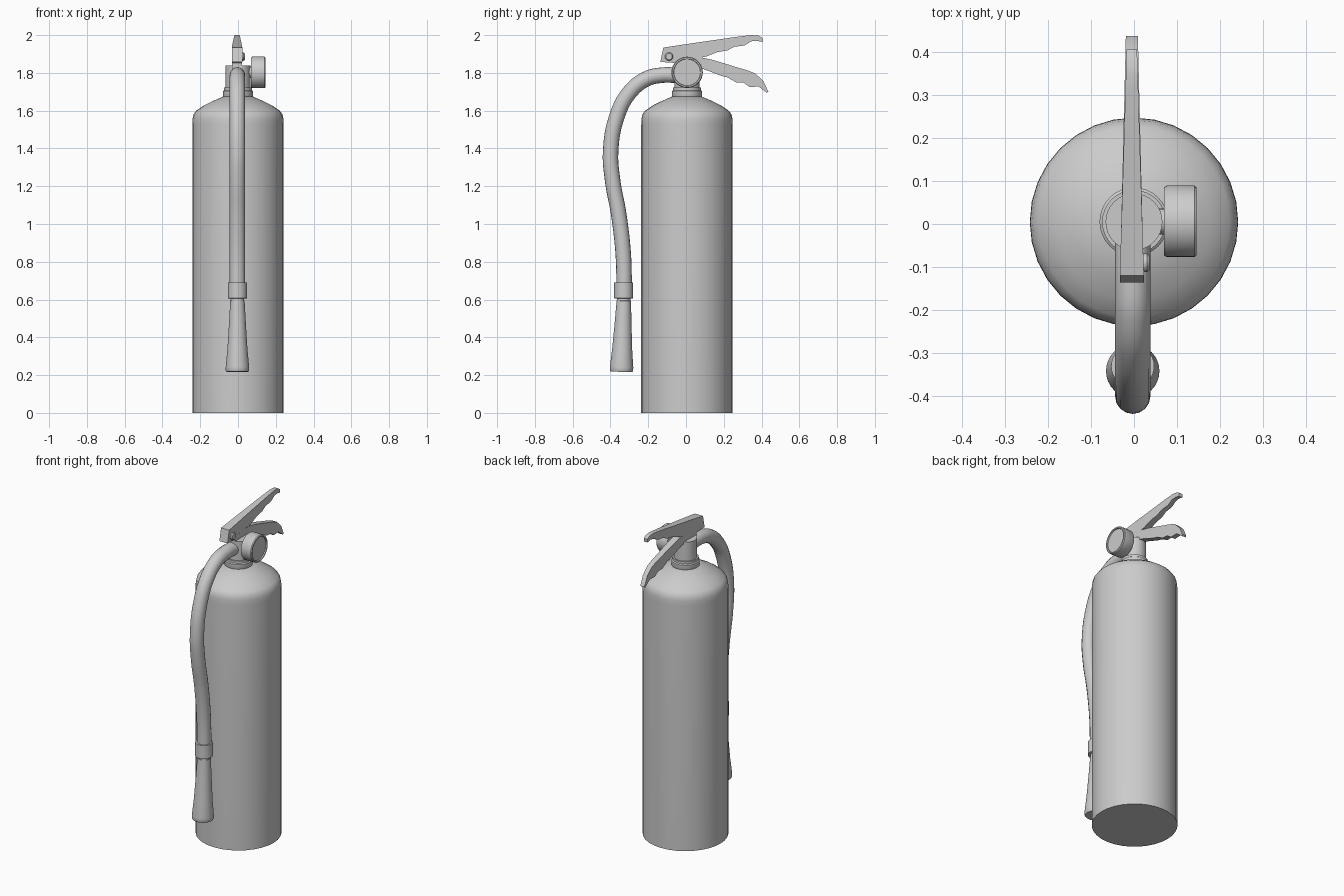
import bpy, bmesh, math
from mathutils import Vector

if "Cube" in bpy.data.objects:
    bpy.data.objects.remove(bpy.data.objects["Cube"])

CX, CY = -0.003, 0.005   # axis of the valve, hose and levers in x; axis of the tank in y


def finish(name, bm, angle=35):
    bmesh.ops.remove_doubles(bm, verts=bm.verts, dist=1e-5)
    bmesh.ops.recalc_face_normals(bm, faces=bm.faces)
    mesh = bpy.data.meshes.new(name)
    bm.to_mesh(mesh)
    bm.free()
    ob = bpy.data.objects.new(name, mesh)
    bpy.context.collection.objects.link(ob)
    bpy.ops.object.select_all(action='DESELECT')
    ob.select_set(True)
    bpy.context.view_layer.objects.active = ob
    bpy.ops.object.shade_smooth_by_angle(angle=math.radians(angle))
    return ob


def loft(name, rings):
    """Bridge equal-length rings of points and cap both ends."""
    bm = bmesh.new()
    rows = [[bm.verts.new(p) for p in ring] for ring in rings]
    n = len(rows[0])
    for a, b in zip(rows, rows[1:]):
        for i in range(n):
            j = (i + 1) % n
            bm.faces.new((a[i], a[j], b[j], b[i]))
    bm.faces.new(rows[0])
    bm.faces.new(rows[-1])
    return finish(name, bm)


def lathe(name, profile, start, axis=(0, 0, 1), n=32):
    """Turn (radius, distance along axis) pairs about an axis."""
    q = Vector((0, 0, 1)).rotation_difference(Vector(axis))
    rings = []
    for r, h in profile:
        rings.append([Vector(start) + q @ Vector((r * math.cos(2 * math.pi * i / n),
                      r * math.sin(2 * math.pi * i / n), h)) for i in range(n)])
    return loft(name, rings)


def lever(name, top, bottom, w0, w1):
    """Solid tapering lever from matching top and bottom side-view outlines."""
    y0, y1 = top[0][0], top[-1][0]
    rings = []
    for (ya, za), (yb, zb) in zip(top, bottom):
        w = w0 + (w1 - w0) * (ya - y0) / (y1 - y0)
        rings.append([(CX - 0.002 - w, ya, za), (CX - 0.002 + w, ya, za),
                      (CX - 0.002 + w, yb, zb), (CX - 0.002 - w, yb, zb)])
    return loft(name, rings)


# Tank with rounded shoulder
lathe("tank", [(0.242, 0), (0.242, 1.525), (0.241, 1.555), (0.236, 1.58), (0.222, 1.599),
               (0.18, 1.628), (0.14, 1.648), (0.08, 1.674)], (0, CY, 0))

# Neck collar and valve body
lathe("neck_collar", [(0.073, 1.66), (0.08, 1.675), (0.08, 1.703), (0.074, 1.708),
                      (0.074, 1.722)], (0, CY, 0))
lathe("valve_body", [(0.066, 1.71), (0.066, 1.84)], (0, CY, 0))

# Pressure gauge on its stem, with a shallow recessed dial
lathe("gauge_stem", [(0.03, 0.03), (0.03, 0.08)], (0, 0.006, 1.803), (1, 0, 0), 20)
lathe("gauge", [(0.079, 0.07), (0.083, 0.076), (0.083, 0.14), (0.079, 0.145),
                (0.072, 0.145), (0.07, 0.138)], (0, 0.006, 1.803), (1, 0, 0))

# Hose
curve = bpy.data.curves.new("hose_path", 'CURVE')
curve.dimensions = '3D'
curve.bevel_depth = 0.041
curve.bevel_resolution = 6
curve.resolution_u = 8
curve.use_fill_caps = True
path = [(-0.03, 1.787), (-0.135, 1.787), (-0.21, 1.768), (-0.30, 1.695), (-0.366, 1.568),
        (-0.399, 1.383), (-0.389, 1.234), (-0.356, 1.05), (-0.332, 0.837), (-0.327, 0.65)]
spline = curve.splines.new('BEZIER')
spline.bezier_points.add(len(path) - 1)
for bp, (y, z) in zip(spline.bezier_points, path):
    bp.co = (CX, y, z)
    bp.handle_left_type = bp.handle_right_type = 'AUTO'
hose = bpy.data.objects.new("hose", curve)
bpy.context.collection.objects.link(hose)
bpy.ops.object.select_all(action='DESELECT')
hose.select_set(True)
bpy.context.view_layer.objects.active = hose
bpy.ops.object.convert(target='MESH')
bpy.ops.object.shade_smooth_by_angle(angle=math.radians(40))

# Hose ferrule and flared nozzle, hanging slightly forward
lathe("hose_ferrule", [(0.046, 0.69), (0.05, 0.69), (0.05, 0.607), (0.036, 0.605),
                       (0.036, 0.58)], (CX, -0.33, 0))
lathe("nozzle", [(0.034, 0), (0.038, 0.004), (0.045, 0.13), (0.053, 0.26), (0.062, 0.355),
                 (0.062, 0.372), (0.058, 0.38)], (CX, -0.329, 0.597), (0, -0.034, -1))

# Upper lever, with finger scallops underneath
lever("upper_lever",
      [(-0.12, 1.934), (-0.04, 1.946), (0.06, 1.961), (0.11, 1.968), (0.165, 1.976), (0.22, 1.984),
       (0.255, 1.989), (0.31, 1.996), (0.345, 2.0), (0.385, 1.997), (0.405, 1.985)],
      [(-0.136, 1.858), (-0.05, 1.852), (0.06, 1.876), (0.11, 1.888), (0.165, 1.91), (0.22, 1.919),
       (0.255, 1.938), (0.31, 1.945), (0.345, 1.967), (0.375, 1.97), (0.404, 1.964)],
      0.028, 0.012)

# Lower carrying handle, curling down at the tip
lever("lower_handle",
      [(-0.06, 1.862), (0.02, 1.885), (0.09, 1.88), (0.14, 1.869), (0.19, 1.854), (0.23, 1.842),
       (0.275, 1.828), (0.32, 1.815), (0.365, 1.798), (0.41, 1.757), (0.436, 1.70)],
      [(-0.06, 1.81), (0.02, 1.80), (0.07, 1.828), (0.12, 1.81), (0.18, 1.786), (0.22, 1.776),
       (0.265, 1.75), (0.305, 1.748), (0.335, 1.726), (0.385, 1.727), (0.428, 1.694)],
      0.026, 0.014)

# Lever pivot pin
lathe("pivot_pin", [(0.022, -0.02), (0.022, 0.03), (0.017, 0.036)], (0, -0.09, 1.886), (1, 0, 0), 20)
